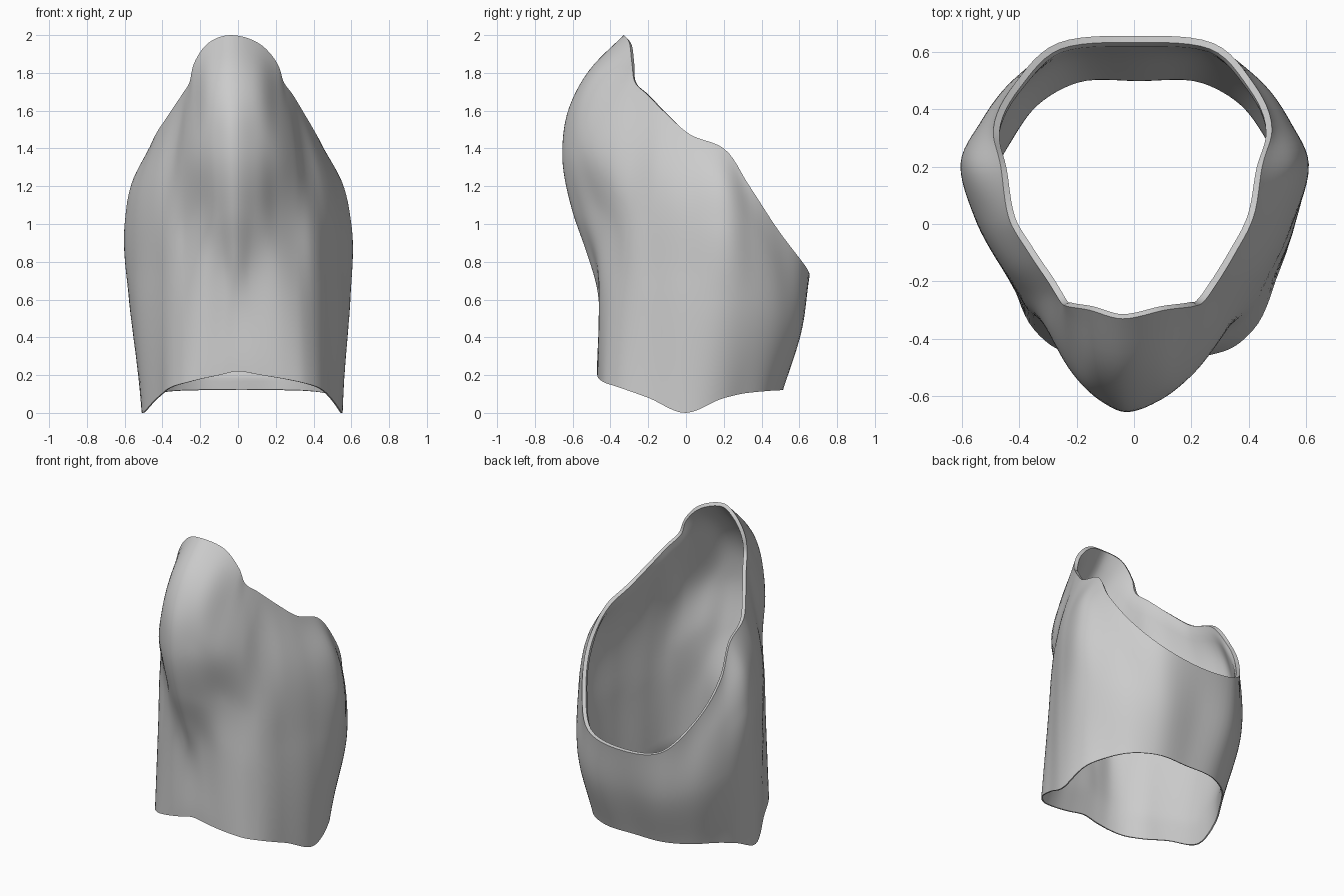
import bpy
import math
from mathutils import Vector

cube = bpy.data.objects.get("Cube")
if cube:
    bpy.data.objects.remove(cube, do_unlink=True)

ROWS = 48             # rows from lower rim to upper rim
STEPS_PER_GAP = 6     # columns between neighbouring guide lines
WALL = 0.033

# Guide lines of the front half, each running from lower rim to upper rim
front_lines = [
    # nose ridge on the centre line
    [(0, -.47, .22), (0, -.475, .68), (0, -.53, .86), (0, -.605, 1.08),
     (0, -.655, 1.38), (0, -.61, 1.64), (0, -.5, 1.83), (0, -.33, 2)],
    # edge of the ridge
    [(.11, -.47, .2), (.07, -.475, .75), (.1, -.55, 1.05),
     (.11, -.61, 1.4), (.12, -.47, 1.8), (.13, -.3, 1.96)],
    # flank of the ridge
    [(.22, -.46, .18), (.2, -.455, .7), (.2, -.46, 1.05),
     (.21, -.52, 1.4), (.225, -.285, 1.84)],
    # vertical fold with a waist
    [(.31, -.43, .16), (.3, -.405, .6), (.29, -.375, .95),
     (.295, -.39, 1.35), (.25, -.27, 1.75)],
]

# Guide lines of the side and back
side_lines = [
    [(.38, -.37, .14), (.37, -.33, .7), (.36, -.29, 1.2), (.29, -.21, 1.69)],
    [(.46, -.2, .08), (.46, -.18, .7), (.44, -.15, 1.25), (.36, -.1, 1.58)],
    [(.53, 0, 0), (.55, 0, .7), (.52, .01, 1.2), (.425, .02, 1.475)],
    # widest corner
    [(.51, .19, .075), (.585, .2, .6), (.6, .21, 1), (.555, .2, 1.22), (.455, .2, 1.4)],
    [(.455, .29, .1), (.535, .35, .6), (.53, .35, .95), (.485, .33, 1.21)],
    [(.36, .42, .115), (.42, .5, .5), (.415, .49, .965)],
    [(.22, .5, .12), (.26, .6, .45), (.27, .63, .78)],
    [(0, .51, .12), (0, .61, .45), (0, .655, .73)],
]


def hermite(p0, p1, m0, m1, span, t):
    """Cubic point between p0 and p1 with end tangents m0 and m1."""
    a, b = t * t * (3 - 2 * t), t * (1 - t)
    return p0.lerp(p1, a) + span * b * ((1 - t) * m0 - t * m1)


def tangents(points, gaps, closed):
    """Tangents that respect uneven spacing."""
    n = len(points)
    slopes = [(points[(i + 1) % n] - points[i]) / gaps[i] for i in range(n)]
    result = []
    for i in range(n):
        if not closed and i == 0:
            result.append(slopes[0])
        elif not closed and i == n - 1:
            result.append(slopes[i - 1])
        else:
            before, after = gaps[i - 1], gaps[i]
            result.append((slopes[i - 1] * after + slopes[i] * before) / (before + after))
    return result


def resample_line(points, count):
    """Points at even heights along a smooth open line."""
    points = [Vector(p) for p in points]
    n = len(points)
    gaps = [abs(points[(i + 1) % n].z - points[i].z) for i in range(n)]
    tans = tangents(points, gaps, False)
    total = sum(gaps[:-1])
    result = []
    for k in range(count):
        rise, i = total * k / (count - 1), 0
        while i < n - 2 and rise > gaps[i]:
            rise -= gaps[i]
            i += 1
        t = min(rise / gaps[i], 1)
        result.append(hermite(points[i], points[i + 1], tans[i], tans[i + 1], gaps[i], t))
    return result


def smooth_ring(points, steps):
    """Smooth closed ring through the points."""
    n = len(points)
    gaps = [max((points[(i + 1) % n] - points[i]).length, 1e-6) for i in range(n)]
    tans = tangents(points, gaps, True)
    return [hermite(points[i], points[(i + 1) % n], tans[i], tans[(i + 1) % n],
                    gaps[i], s / steps) for i in range(n) for s in range(steps)]


def lean(p):
    """The shell leans to its right as it rises, and the ridge sits a little off centre."""
    shift = .022 * (1 - p.z)
    if p.y < 0:
        shift += .06 * min(-p.y, .25) - .033 * max(0, 1 - abs(p.x) / .3)
    return Vector((p.x + shift, p.y, min(max(p.z, 0), 2)))


# Mirror the guide lines to get the full loop, front centre first
half = [resample_line(line, ROWS) for line in front_lines + side_lines]
mirrored = [[Vector((-p.x, p.y, p.z)) for p in line] for line in half[-2:0:-1]]
loop = half + mirrored

# Skin the rings
verts, faces = [], []
for row in range(ROWS):
    ring = smooth_ring([line[row] for line in loop], STEPS_PER_GAP)
    verts += [lean(p) for p in ring]
around = len(loop) * STEPS_PER_GAP
for row in range(ROWS - 1):
    for i in range(around):
        a, b = row * around + i, row * around + (i + 1) % around
        faces.append((a, b, b + around, a + around))

mesh = bpy.data.meshes.new("curved_shell")
mesh.from_pydata(verts, [], faces)
shell = bpy.data.objects.new("curved_shell", mesh)
bpy.context.collection.objects.link(shell)

# Plain grey surface
grey = bpy.data.materials.new("plain_grey")
grey.use_nodes = True
colour = (.6, .6, .6, 1)
grey.diffuse_color = colour
grey.node_tree.nodes["Principled BSDF"].inputs["Base Color"].default_value = colour
mesh.materials.append(grey)

# Wall thickness, grown inwards and thinned towards both rims
thickness = shell.vertex_groups.new(name="thickness")
for row in range(ROWS):
    weight = min(1, .25 + row / 6, .7 + (ROWS - 1 - row) / 6)
    thickness.add(list(range(row * around, (row + 1) * around)), weight, "REPLACE")
wall = shell.modifiers.new("wall", "SOLIDIFY")
wall.thickness = WALL
wall.offset = -1
wall.vertex_group = thickness.name

bpy.ops.object.select_all(action="DESELECT")
shell.select_set(True)
bpy.context.view_layer.objects.active = shell
bpy.ops.object.modifier_apply(modifier=wall.name)
bpy.ops.object.shade_smooth_by_angle(angle=math.radians(40))
